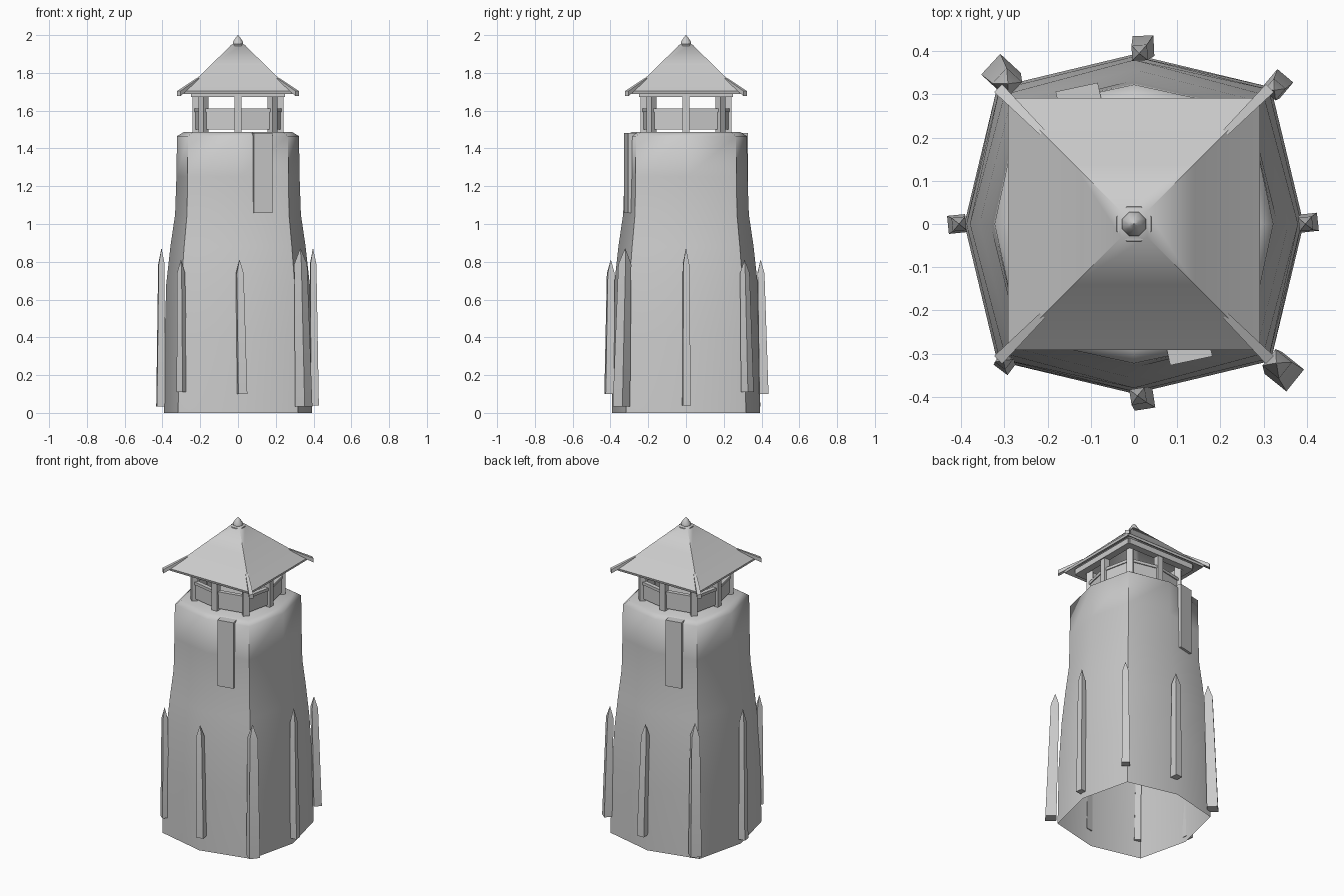
import bpy, bmesh, math
from mathutils import Vector, Matrix

if "Cube" in bpy.data.objects:
    bpy.data.objects.remove(bpy.data.objects["Cube"])


def finish(name, bm, angle=35):
    bmesh.ops.recalc_face_normals(bm, faces=bm.faces)
    me = bpy.data.meshes.new(name)
    bm.to_mesh(me)
    bm.free()
    for p in me.polygons:
        p.use_smooth = True
    me.set_sharp_from_angle(angle=math.radians(angle))
    ob = bpy.data.objects.new(name, me)
    bpy.context.collection.objects.link(ob)
    return ob


def loft(name, rings, cap_bottom=True, cap_top=True, angle=35):
    """Skin a stack of equal-length point rings."""
    bm = bmesh.new()
    vs = [[bm.verts.new(p) for p in r] for r in rings]
    n = len(vs[0])
    for a, b in zip(vs, vs[1:]):
        for i in range(n):
            j = (i + 1) % n
            bm.faces.new((a[i], a[j], b[j], b[i]))
    if cap_bottom:
        bm.faces.new(vs[0])
    if cap_top:
        bm.faces.new(vs[-1])
    bmesh.ops.remove_doubles(bm, verts=bm.verts, dist=1e-5)
    return finish(name, bm, angle)


def box(name, center, size, rot_z=0.0):
    bm = bmesh.new()
    m = (Matrix.Translation(center) @ Matrix.Rotation(rot_z, 4, 'Z')
         @ Matrix.Diagonal((*size, 1)))
    bmesh.ops.create_cube(bm, size=1, matrix=m)
    return finish(name, bm)


def octagon(a, d, z):
    """Octagon with axis radius a and diagonal corners at (d, d)."""
    return [(a, 0, z), (d, d, z), (0, a, z), (-d, d, z),
            (-a, 0, z), (-d, -d, z), (0, -a, z), (d, -d, z)]


def square(h, z):
    return [(h, h, z), (-h, h, z), (-h, -h, z), (h, -h, z)]


# Tower shell, open at the bottom
profile = [(0.393, 0.317, 0), (0.388, 0.312, 0.4), (0.38, 0.30, 0.68),
           (0.358, 0.285, 0.88), (0.333, 0.27, 1.05), (0.326, 0.267, 1.25),
           (0.323, 0.265, 1.465), (0.285, 0.237, 1.488)]
loft("tower", [octagon(*p) for p in profile], cap_bottom=False, angle=60)

# Thin wall patches on front and back
for s, nm in ((1, "front"), (-1, "back")):
    box(f"{nm}_wall_patch", (s * 0.127, -s * 0.29, 1.27), (0.1, 0.055, 0.425), 0.21)

# Leaning stakes: bottom xy, top xy, z range, width
stakes = [(-0.41, 0.0, -0.405, 0.0, 0.035, 0.87, 0.042),
          (0.405, 0.003, 0.397, 0.0, 0.04, 0.87, 0.042),
          (0.022, -0.405, 0.008, -0.398, 0.10, 0.81, 0.048),
          (0.022, 0.412, 0.012, 0.395, 0.10, 0.81, 0.048),
          (-0.297, -0.322, -0.302, -0.316, 0.11, 0.81, 0.04),
          (0.335, 0.325, 0.325, 0.31, 0.11, 0.81, 0.048),
          (0.348, -0.342, 0.33, -0.322, 0.035, 0.87, 0.065),
          (-0.308, 0.348, -0.292, 0.325, 0.035, 0.87, 0.065)]
for k, (bx, by, tx, ty, z0, z1, w) in enumerate(stakes):
    base, tip = Vector((bx, by, z0)), Vector((tx, ty, z1))
    ang = math.atan2(by, bx) + 0.1
    rings = []
    for t, s in ((0, 1.0), (0.9, 0.75), (1, 0.03)):
        c = base.lerp(tip, t)
        rings.append([c + Matrix.Rotation(ang, 3, 'Z') @ Vector((x * w * s / 2, y * w * s / 2, 0))
                      for x, y in ((1, 1), (-1, 1), (-1, -1), (1, -1))])
    loft(f"stake_{k + 1}", rings)

# Lookout posts and parapet panels around an octagon
pts = octagon(0.222, 0.183, 0)
for i in range(8):
    p, q = Vector(pts[i]), Vector(pts[(i + 1) % 8])
    post_rot = 0 if i % 2 == 0 else math.pi / 4
    box(f"lookout_post_{i + 1}", (p.x, p.y, 1.58), (0.038, 0.038, 0.22), post_rot)
    mid, d = (p + q) / 2, q - p
    rot = math.atan2(d.y, d.x)
    box(f"parapet_panel_{i + 1}", (mid.x, mid.y, 1.55), (d.length, 0.014, 0.1), rot)
    box(f"parapet_rail_{i + 1}", (mid.x, mid.y, 1.602), (d.length, 0.026, 0.018), rot)

# Beam frame under the roof
for s in (-1, 1):
    box("roof_beam_x", (0, s * 0.225, 1.69), (0.48, 0.045, 0.035))
    box("roof_beam_y", (s * 0.225, 0, 1.69), (0.045, 0.48, 0.035))

# Flared hipped roof, hollow underneath
roof = [square(0.02, 1.935), square(0.235, 1.725), square(0.288, 1.688), square(0.292, 1.703),
        square(0.24, 1.748), square(0.14, 1.846), square(0.03, 1.952)]
loft("roof", roof, angle=50)

# Hip poles sticking out at the roof corners
for i in range(4):
    a = math.pi / 4 + i * math.pi / 2
    u, v = Vector((math.cos(a), math.sin(a), 0)), Vector((-math.sin(a), math.cos(a), 0))
    rings = []
    for r, z, w in ((0.30, 1.765, 0.016), (0.445, 1.69, 0.026)):
        c = u * r + Vector((0, 0, z))
        up = Vector((0, 0, 1))
        rings.append([c + v * (w / 2 * sx) + up * (w / 2 * sz)
                      for sx, sz in ((1, 1), (-1, 1), (-1, -1), (1, -1))])
    loft(f"hip_pole_{i + 1}", rings)

# Pointed roof cap
cap = []
for r, z in ((0.045, 1.936), (0.043, 1.947), (0.03, 1.95), (0.03, 1.962), (0.012, 1.988), (0.001, 2.0)):
    cap.append([(r * math.cos(math.pi / 8 + i * math.pi / 4),
                 r * math.sin(math.pi / 8 + i * math.pi / 4), z) for i in range(8)])
loft("roof_cap", cap, angle=40)
